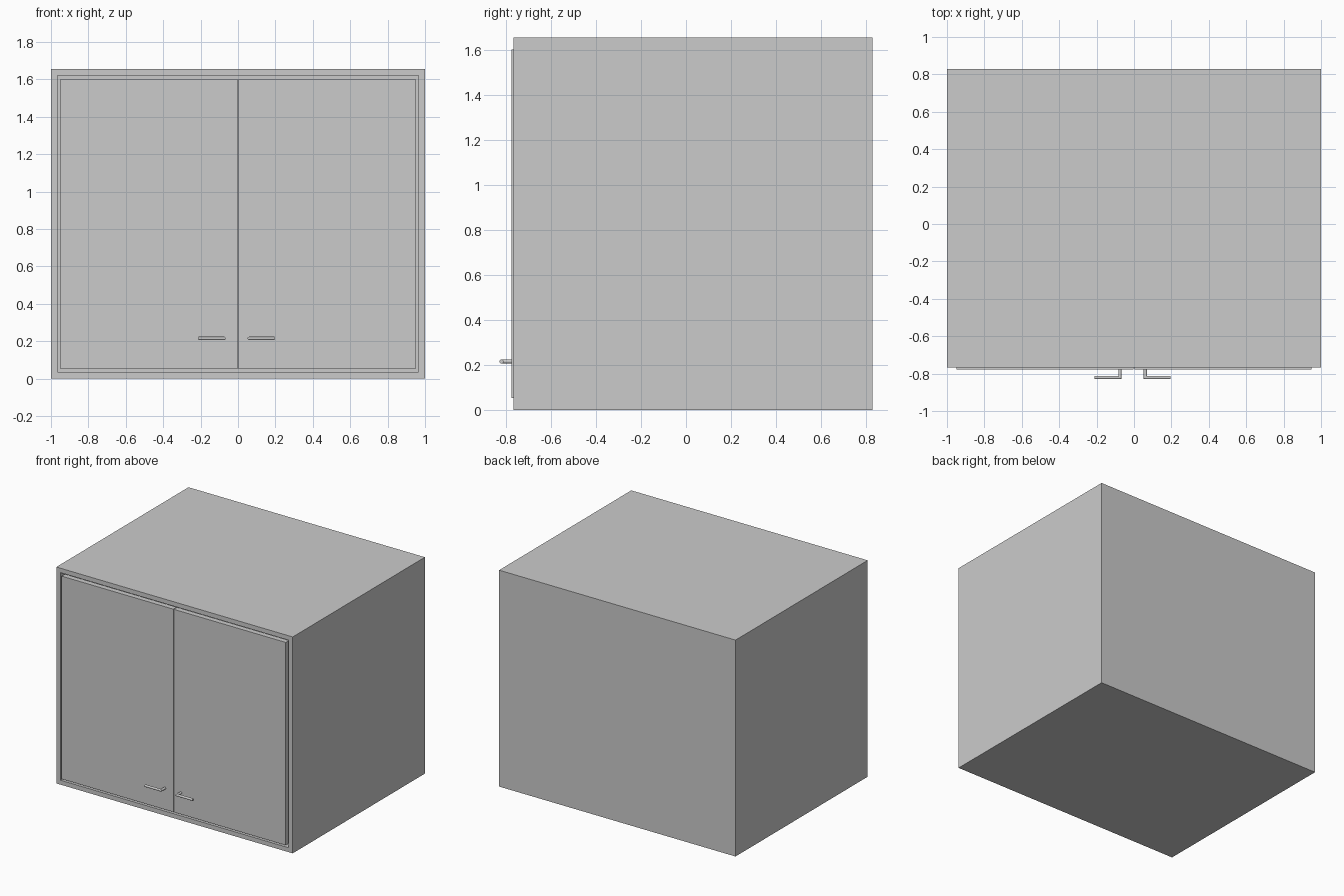
import bpy, bmesh
from math import cos, sin, tau, radians

if "Cube" in bpy.data.objects:
    bpy.data.objects.remove(bpy.data.objects["Cube"])

FRONT, BACK, TOP = -0.767, 0.83, 1.655   # carcass extents
GAP = 0.004                              # reveal around the doors


def finish(name, bm):
    bmesh.ops.recalc_face_normals(bm, faces=bm.faces)
    mesh = bpy.data.meshes.new(name)
    bm.to_mesh(mesh)
    bm.free()
    obj = bpy.data.objects.new(name, mesh)
    bpy.context.collection.objects.link(obj)
    return obj


def box(x0, x1, y0, y1, z0, z1):
    bm = bmesh.new()
    bmesh.ops.create_cube(bm, size=1)
    for v in bm.verts:
        v.co = (x0 + (v.co.x + 0.5) * (x1 - x0),
                y0 + (v.co.y + 0.5) * (y1 - y0),
                z0 + (v.co.z + 0.5) * (z1 - z0))
    return bm


# Carcass: box with a framed opening pushed in from the front
bm = box(-1, 1, FRONT, BACK, 0, TOP)
front = min(bm.faces, key=lambda f: f.calc_center_median().y)
bmesh.ops.inset_region(bm, faces=[front], thickness=0.048)
hole = bmesh.ops.extrude_discrete_faces(bm, faces=[front])["faces"][0]
bmesh.ops.translate(bm, verts=hole.verts, vec=(0, BACK - FRONT - 0.048, 0))
finish("cabinet_carcass", bm)


def handle(name, x_post, x_end, side):
    """L-shaped round rod: post out of the door, then a mitred bar."""
    r, z, y_bar, n = 0.009, 0.215, -0.821, 16
    bm = bmesh.new()
    rings = [[], [], []]
    for i in range(n):
        c, s = r * cos(tau * i / n), r * sin(tau * i / n)
        for ring, co in zip(rings, ((x_post + c, -0.77, z + s),
                                    (x_post + c, y_bar + side * c, z + s),
                                    (x_end, y_bar + side * c, z + s))):
            ring.append(bm.verts.new(co))
    for a, b in zip(rings, rings[1:]):
        for i in range(n):
            j = (i + 1) % n
            bm.faces.new((a[i], a[j], b[j], b[i]))
    bm.faces.new(rings[0])
    bm.faces.new(rings[2])
    obj = finish(name, bm)
    bpy.ops.object.select_all(action='DESELECT')
    obj.select_set(True)
    bpy.context.view_layer.objects.active = obj
    bpy.ops.object.shade_smooth_by_angle(angle=radians(35))


# Doors, sitting slightly proud of the frame
for label, x0, x1 in (("left", -0.952 + GAP, -GAP / 2), ("right", GAP / 2, 0.952 - GAP)):
    finish(label + "_door", box(x0, x1, -0.777, -0.737, 0.048 + GAP, TOP - 0.048 - GAP))

# Handles near the lower meeting corner
handle("left_handle", -0.075, -0.21, -1)
handle("right_handle", 0.06, 0.195, 1)
